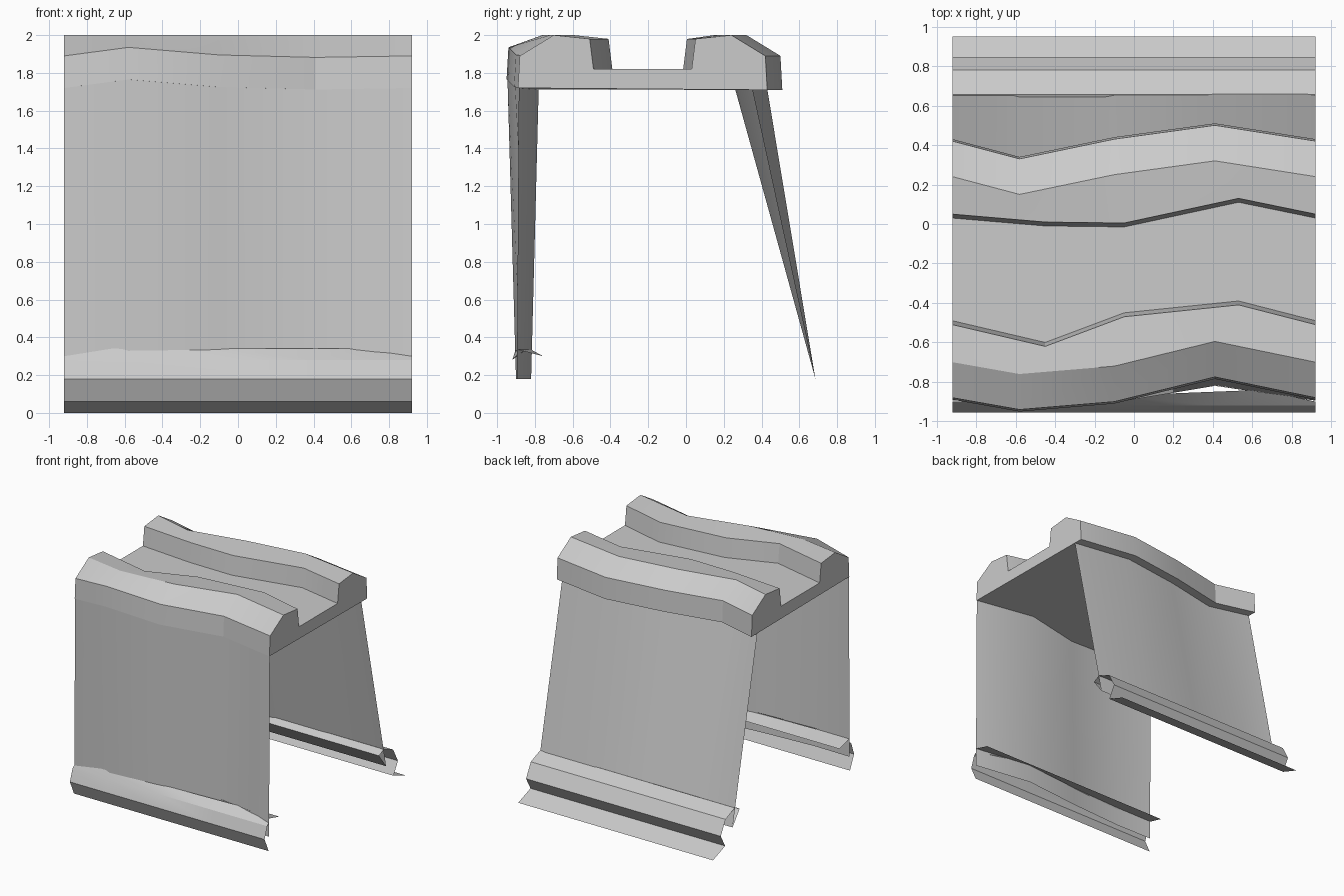
import bpy, bmesh
from math import radians

cube = bpy.data.objects.get("Cube")
if cube:
    bpy.data.objects.remove(cube, do_unlink=True)

# One matte grey for everything
grey = bpy.data.materials.new("plain grey")
grey.use_nodes = True
colour = (0.6, 0.6, 0.6, 1)
grey.diffuse_color = colour
grey.node_tree.nodes["Principled BSDF"].inputs["Base Color"].default_value = colour

HALF = 0.92
STRAIGHT = (0, 0, 0, 0, 0)
EDGE_X = (-HALF, -0.58, -0.1, 0.41, HALF)
GROOVE_X = (-HALF, -0.45, -0.05, 0.53, HALF)
FRONT_WAVE = (0, -0.06, -0.02, 0.105, 0)
BACK_WAVE = (0, -0.09, 0.01, 0.08, 0)
FRONT_GROOVE_WAVE = (0, -0.11, 0.04, 0.1, 0)
BACK_GROOVE_WAVE = (0, -0.04, -0.045, 0.08, 0)
LIFT = (0, 0.045, 0.005, -0.008, 0)


def rail(y, z, wave=STRAIGHT, lift=STRAIGHT, xs=EDGE_X):
    """A line running along x that sways in y and z."""
    return [(x, y + w, z + h) for x, w, h in zip(xs, wave, lift)]


def loft(name, rails, closed=False):
    """Skin neighbouring rails; a closed loop also gets end caps."""
    bm = bmesh.new()
    rows = [[bm.verts.new(p) for p in r] for r in rails]
    pairs = list(zip(rows, rows[1:]))
    if closed:
        pairs.append((rows[-1], rows[0]))
    for a, b in pairs:
        for i in range(len(a) - 1):
            bm.faces.new((a[i], a[i + 1], b[i + 1], b[i]))
    if closed:
        for end in (0, -1):
            bm.faces.new([r[end] for r in rows])
    bmesh.ops.recalc_face_normals(bm, faces=bm.faces)
    mesh = bpy.data.meshes.new(name)
    bm.to_mesh(mesh)
    bm.free()
    mesh.materials.append(grey)
    obj = bpy.data.objects.new(name, mesh)
    bpy.context.collection.objects.link(obj)
    bpy.ops.object.select_all(action="DESELECT")
    obj.select_set(True)
    bpy.context.view_layer.objects.active = obj
    bpy.ops.object.shade_smooth_by_angle(angle=radians(25))
    return obj


# Top slab: two swaying ridges with a channel between them
loft("top_slab", [
    rail(-0.89, 1.72, FRONT_WAVE, LIFT),
    rail(-0.88, 1.89, FRONT_WAVE, LIFT),
    rail(-0.7, 2.0, FRONT_WAVE),
    rail(-0.51, 1.98, FRONT_GROOVE_WAVE, xs=GROOVE_X),
    rail(-0.49, 1.82, FRONT_GROOVE_WAVE, xs=GROOVE_X),
    rail(0.03, 1.82, BACK_GROOVE_WAVE, xs=GROOVE_X),
    rail(0.05, 1.98, BACK_GROOVE_WAVE, xs=GROOVE_X),
    rail(0.24, 2.0, BACK_WAVE),
    rail(0.42, 1.89, BACK_WAVE),
    rail(0.43, 1.71, BACK_WAVE),
], closed=True)

# Thin walls hanging from the slab
loft("front_wall", [
    rail(-0.885, 1.72, FRONT_WAVE, LIFT),
    rail(-0.895, 0.18, (0, -0.005, 0.025, 0.075, 0)),
])
loft("back_wall", [
    rail(0.35, 1.715, BACK_WAVE),
    rail(0.685, 0.18),
])

# Folded skirt outside the front wall, and the small flap inside it
RISE = (0, 0.04, 0.04, 0.04, 0)
SKIRT_X = (-HALF, -0.67, -0.1, 0.65, HALF)
loft("front_skirt", [
    rail(-0.9, 0.3, (0, 0, 0.03, 0.06, 0), RISE, SKIRT_X),
    rail(-0.92, 0.28),
    rail(-0.955, 0.18),
    rail(-0.9, 0.06),
])
loft("front_inner_flap", [
    rail(-0.89, 0.335, (0, 0, 0.02, 0.07, 0)),
    rail(-0.757, 0.3),
])

# Folded skirt outside the back wall, and the ledge inside it
loft("back_skirt", [
    rail(0.655, 0.335),
    rail(0.78, 0.285),
    rail(0.845, 0.165),
    rail(0.785, 0.06),
    rail(0.95, 0),
])
loft("back_inner_ledge", [
    rail(0.655, 0.335),
    rail(0.59, 0.305),
    rail(0.685, 0.18),
])
